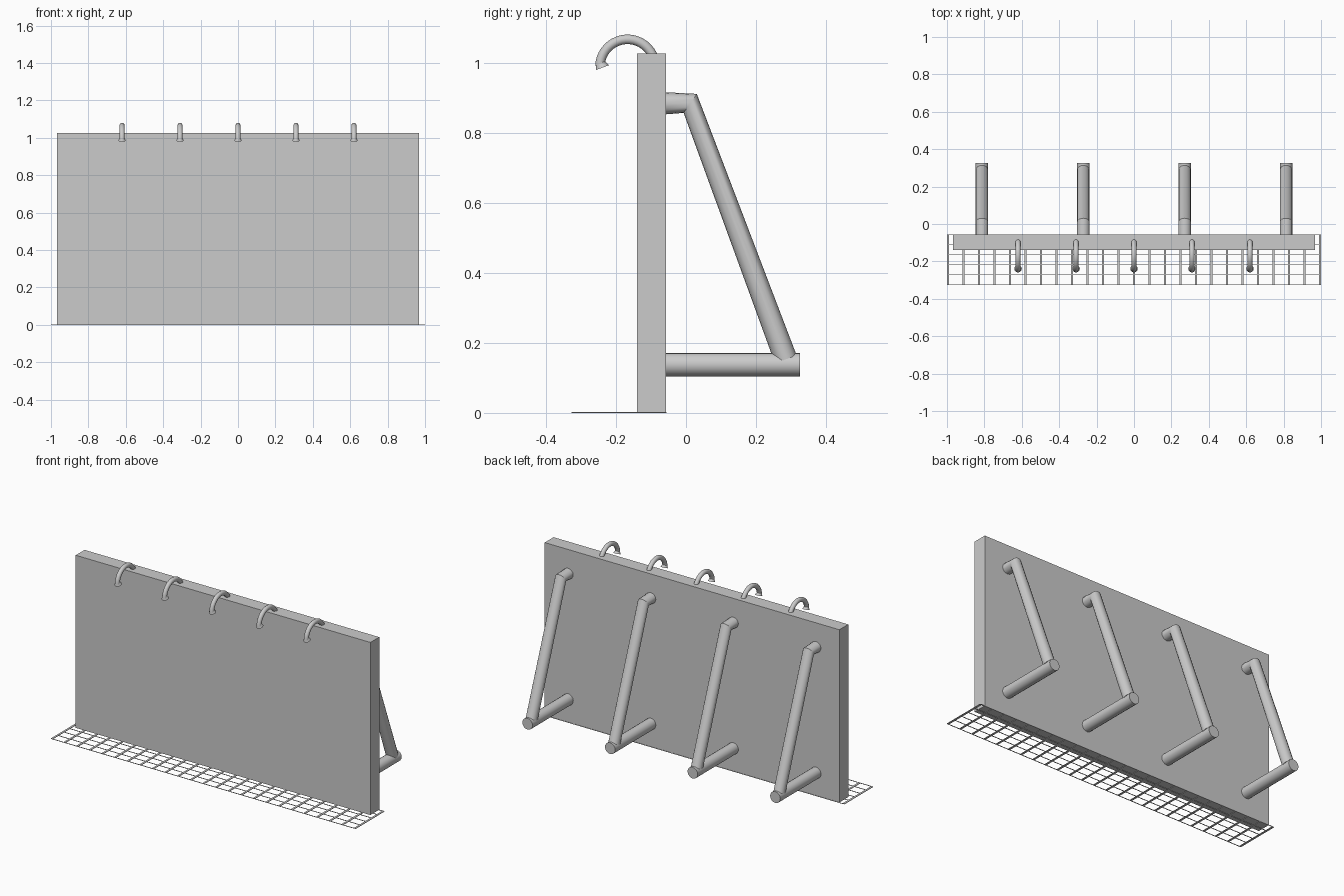
import bpy, bmesh, math
from mathutils import Vector

if "Cube" in bpy.data.objects:
    bpy.data.objects.remove(bpy.data.objects["Cube"])


def smooth(obj):
    bpy.ops.object.select_all(action='DESELECT')
    obj.select_set(True)
    bpy.context.view_layer.objects.active = obj
    bpy.ops.object.shade_smooth_by_angle(angle=math.radians(35))


def boxes(name, items):
    """One mesh object made of (centre, size) boxes."""
    bm = bmesh.new()
    for centre, size in items:
        verts = bmesh.ops.create_cube(bm, size=1)['verts']
        bmesh.ops.scale(bm, vec=size, verts=verts)
        bmesh.ops.translate(bm, vec=centre, verts=verts)
    mesh = bpy.data.meshes.new(name)
    bm.to_mesh(mesh)
    bm.free()
    obj = bpy.data.objects.new(name, mesh)
    bpy.context.collection.objects.link(obj)
    return obj


def pipe(name, points, radius):
    """Capped round pipe swept along a polyline."""
    cu = bpy.data.curves.new(name, 'CURVE')
    cu.dimensions = '3D'
    cu.bevel_depth = radius
    cu.bevel_resolution = 6
    cu.use_fill_caps = True
    sp = cu.splines.new('POLY')
    sp.points.add(len(points) - 1)
    for p, co in zip(sp.points, points):
        p.co = (*co, 1)
    obj = bpy.data.objects.new(name, cu)
    bpy.context.collection.objects.link(obj)
    bpy.ops.object.select_all(action='DESELECT')
    obj.select_set(True)
    bpy.context.view_layer.objects.active = obj
    bpy.ops.object.convert(target='MESH')
    obj = bpy.context.view_layer.objects.active
    smooth(obj)
    return obj


# Upright board
boxes("panel", [((0, -0.0985, 0.515), (1.934, 0.083, 1.024))])

# Flat floor grating: wide cross bars, thin long bars
X0, Y0, Y1, COLS, ROWS = 0.994, -0.325, -0.057, 24, 5
bars = [((-X0 + 2 * X0 * i / COLS, (Y0 + Y1) / 2, 0.0015),
         (0.012, Y1 - Y0, 0.003)) for i in range(COLS + 1)]
bars += [((0, Y0 + (Y1 - Y0) * j / ROWS, 0.0015), (2 * X0, 0.003, 0.003))
         for j in range(ROWS + 1)]
boxes("floor_grating", bars)

# Rear supports: level foot tube and bent brace
for i, x in enumerate((-0.813, -0.271, 0.271, 0.813)):
    pipe(f"support_foot_{i + 1}", [(x, -0.09, 0.138), (x, 0.325, 0.138)], 0.0335)
    pipe(f"support_brace_{i + 1}",
         [(x, -0.08, 0.884), (x, 0.012, 0.884), (x, 0.285, 0.153)], 0.033)

# Top hooks with flared tips
CY, CZ, R = -0.167, 0.988, 0.079
axis = Vector((0, -0.35, 0.94)).normalized()
for i in range(5):
    x = -0.62 + 0.31 * i
    arc = [math.radians(10 + 168 * k / 20) for k in range(21)]
    pipe(f"hook_{i + 1}",
         [(x, CY + R * math.cos(a), CZ + R * math.sin(a)) for a in arc], 0.0135)
    bpy.ops.mesh.primitive_cone_add(
        vertices=24, radius1=0.02, radius2=0.006, depth=0.03,
        location=Vector((x, -0.239, 0.986)) + axis * 0.015,
        rotation=axis.to_track_quat('Z', 'Y').to_euler())
    tip = bpy.context.object
    tip.name = f"hook_tip_{i + 1}"
    smooth(tip)
